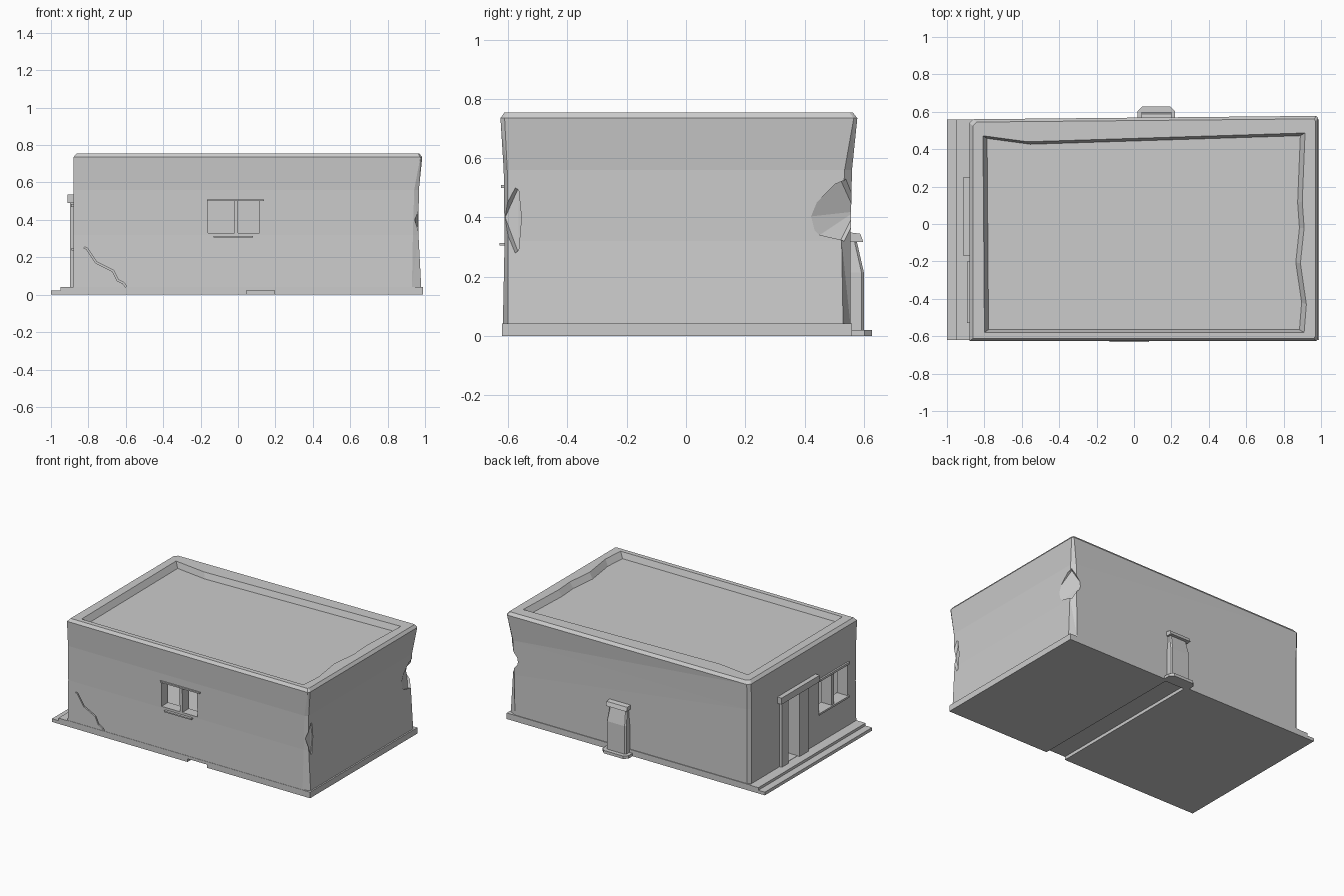
import bpy, bmesh
from mathutils import Vector

cube = bpy.data.objects.get("Cube")
if cube:
    bpy.data.objects.remove(cube)

plaster = bpy.data.materials.new("grey plaster")
plaster.use_nodes = True
GREY = (0.6, 0.6, 0.6, 1)
plaster.diffuse_color = GREY
plaster.node_tree.nodes["Principled BSDF"].inputs["Base Color"].default_value = GREY


def finish(name, bm):
    bmesh.ops.recalc_face_normals(bm, faces=bm.faces)
    me = bpy.data.meshes.new(name)
    bm.to_mesh(me)
    bm.free()
    me.materials.append(plaster)
    ob = bpy.data.objects.new(name, me)
    bpy.context.scene.collection.objects.link(ob)
    return ob


def loft(name, rings):
    """Skin closed rings of equal length and cap both ends."""
    bm = bmesh.new()
    loops = [[bm.verts.new(p) for p in ring] for ring in rings]
    n = len(loops[0])
    for a, b in zip(loops, loops[1:]):
        for i in range(n):
            j = (i + 1) % n
            bm.faces.new((a[i], a[j], b[j], b[i]))
    bm.faces.new(loops[0][::-1])
    bm.faces.new(loops[-1])
    bmesh.ops.triangulate(bm, faces=[f for f in bm.faces if len(f.verts) == 4])
    return finish(name, bm)


def box(name, x, y, z):
    return loft(name, [[(x[0], y[0], h), (x[1], y[0], h),
                        (x[1], y[1], h), (x[0], y[1], h)] for h in z])


def hull(name, points):
    bm = bmesh.new()
    for p in points:
        bm.verts.new(p)
    bmesh.ops.convex_hull(bm, input=bm.verts)
    return finish(name, bm)


def carve(target, cutters):
    """Subtract every cutter, bake the result and drop the cutters."""
    for c in cutters:
        c.hide_render = True
        mod = target.modifiers.new("cut", 'BOOLEAN')
        mod.operation, mod.solver, mod.object = 'DIFFERENCE', 'EXACT', c
    bpy.context.view_layer.update()
    dg = bpy.context.evaluated_depsgraph_get()
    me = bpy.data.meshes.new_from_object(target.evaluated_get(dg))
    target.modifiers.clear()
    target.data = me
    for c in cutters:
        bpy.data.objects.remove(c)


# Walls: a leaning block with worn, chamfered corners
def wall_ring(z, left, xa, xb, yf, yfb, yba, yb, ybl):
    return [(left, yf, z), (xa, yf, z), (xb, yfb, z), (xb, yba, z),
            (xa, yb, z), (left + .02, ybl, z), (left, ybl - .02, z)]


walls = loft("walls", [wall_ring(*r) for r in (
    (.035, -.88, .93, .98, -.618, -.60, .53, .555, .555),
    (.32, -.88, .935, .965, -.612, -.60, .525, .555, .555),
    (.56, -.88, .942, .967, -.615, -.603, .535, .56, .555),
    (.735, -.88, .975, .985, -.626, -.612, .566, .578, .56),
    (.755, -.862, .962, .97, -.612, -.60, .55, .562, .545))])

# Sunken roof with an uneven parapet edge
roof_edge = [(-.80, -.58), (.91, -.58), (.922, -.43), (.89, -.21), (.91, -.02),
             (.90, .12), (.915, .487), (-.57, .44), (-.808, .472)]
roof = loft("roof_cutter", [[(x * s, (y + .05) * s - .05, z) for x, y in roof_edge]
                            for s, z in ((.972, .715), (1.003, .76))])

# Room and openings
room = box("room_cutter", (-.80, .89), (-.54, .47), (-.1, .64))
openings = [box("opening_cutter", *o) for o in (
    ((-.16, -.02), (-.8, -.5), (.33, .50)),
    ((.0, .115), (-.8, -.5), (.33, .50)),
    ((-1, -.7), (.03, .15), (-.05, .49)),
    ((-1, -.7), (-.345, -.21), (.25, .47)),
    ((-1, -.7), (-.52, -.37), (.25, .47)))]

# Broken corners
chips = [
    hull("chip_cutter", [(.98, .39, .40), (.96, .45, .34), (.945, .52, .32),
                         (.945, .52, .53), (.90, .57, .42), (1.1, .7, .32),
                         (1.1, .7, .53), (1.1, .39, .40)]),
    hull("chip_cutter", [(.955, -.565, .28), (.96, -.555, .40), (.955, -.565, .5),
                         (.945, -.61, .40), (1.1, -.56, .4), (1.1, -.7, .28),
                         (1.1, -.7, .5)])]

# Stepped crack in the front wall
crack_path = [(-.82, .255), (-.805, .25), (-.755, .175), (-.665, .13),
              (-.64, .08), (-.61, .065), (-.595, .045)]
crack_line = crack_path + [(x - .006, z - .006) for x, z in reversed(crack_path)]
crack = loft("crack_cutter", [[(x, y, z) for x, z in crack_line] for y in (-.7, -.60)])
carve(walls, [roof, room, crack] + openings + chips)

# Floor slab with a drain channel underneath, and the porch steps
box("floor_slab", (-.88, .99), (-.62, .56), (.022, .042))
box("slab_base_right", (-.88, .045), (-.62, .56), (0, .024))
box("slab_base_left", (.195, .99), (-.62, .56), (0, .024))
box("porch_lower_step", (-1, -.86), (-.62, .56), (0, .022))
box("porch_upper_step", (-.95, -.86), (-.62, .56), (.01, .04))

# Door surround
for side, y in (("left", (-.07, .03)), ("right", (.15, .225))):
    box("door_post_" + side, (-.897, -.82), y, (.03, .50))
box("door_lintel", (-.912, -.86), (-.17, .25), (.49, .535))

# Window trims
box("front_window_lintel", (-.165, .14), (-.624, -.60), (.50, .51))
box("front_window_sill", (-.13, .08), (-.630, -.60), (.305, .314))
box("side_window_lintel", (-.892, -.86), (-.53, -.20), (.47, .485))
box("side_window_sill", (-.89, -.86), (-.53, -.20), (.237, .25))

# Rear flue: base, tapered shaft and hood
def flue_ring(z, x0, x1, depth, cut):
    return [(x0, .54, z), (x1, .54, z), (x1, depth - cut, z),
            (x1 - cut, depth, z), (x0 + cut, depth, z), (x0, depth - cut, z)]


loft("flue_base", [flue_ring(z, .02, .22, .628, .025) for z in (0, .02)])
loft("flue_shaft", [flue_ring(*r) for r in (
    (.01, .045, .195, .60, .008), (.215, .045, .195, .60, .008),
    (.325, .055, .185, .575, .008))])
hull("flue_hood", [(x, y, z) for x in (.04, .20) for y, z in (
    (.55, .318), (.598, .318), (.588, .345), (.55, .35))])
